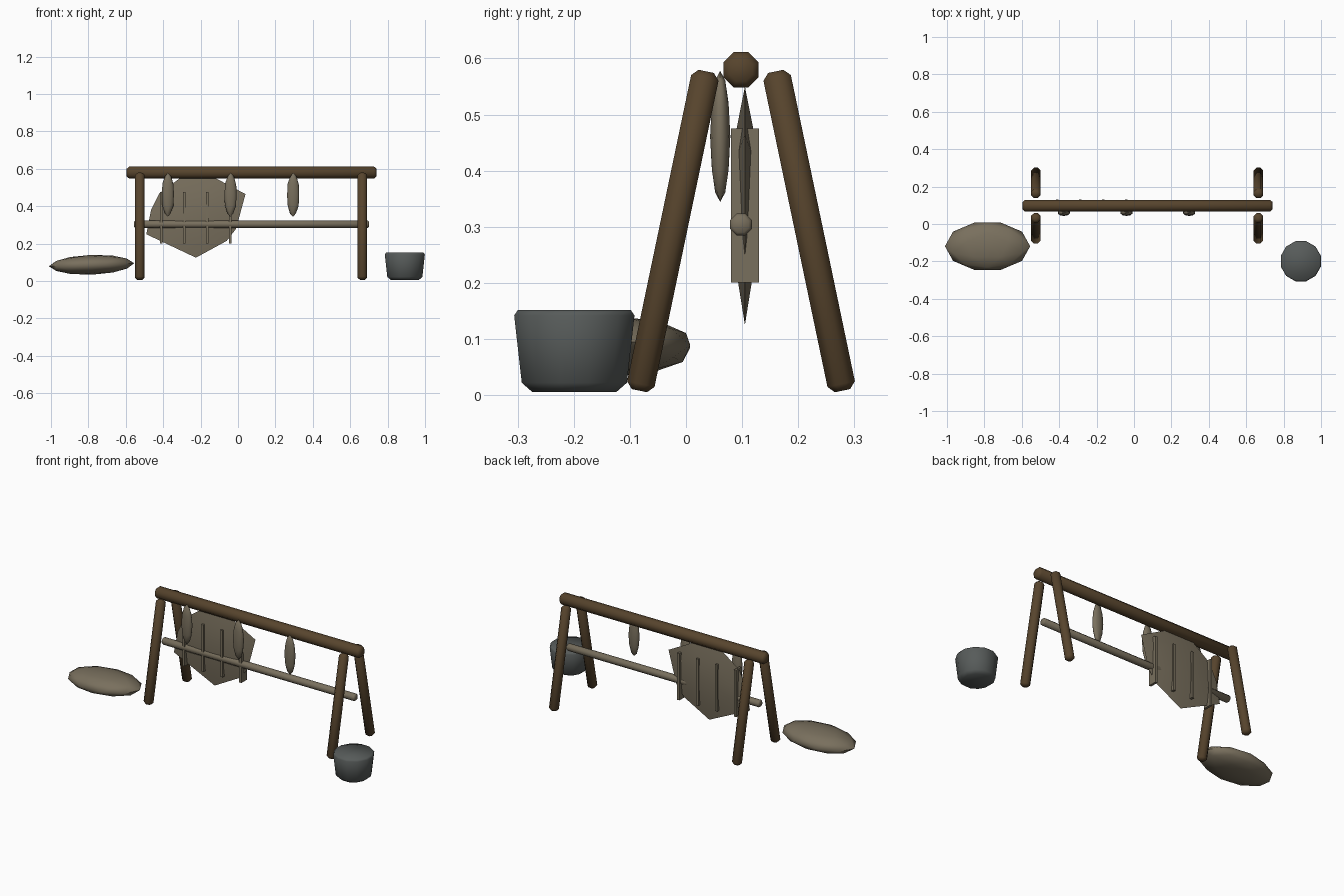
import bpy, bmesh, math
from mathutils import Vector, Matrix

cube = bpy.data.objects.get("Cube")
if cube:
    bpy.data.objects.remove(cube, do_unlink=True)


def material(name, rgb):
    m = bpy.data.materials.new(name)
    m.use_nodes = True
    m.diffuse_color = (*rgb, 1)
    m.node_tree.nodes["Principled BSDF"].inputs["Base Color"].default_value = (*rgb, 1)
    return m


wood = material("dark wood", (0.095, 0.058, 0.026))
tan = material("dry hide", (0.19, 0.16, 0.11))
iron = material("grey iron", (0.095, 0.105, 0.102))


def finish(name, bm, mat, angle=40):
    bmesh.ops.recalc_face_normals(bm, faces=bm.faces)
    mesh = bpy.data.meshes.new(name)
    bm.to_mesh(mesh)
    bm.free()
    mesh.materials.append(mat)
    ob = bpy.data.objects.new(name, mesh)
    bpy.context.collection.objects.link(ob)
    bpy.ops.object.select_all(action='DESELECT')
    ob.select_set(True)
    bpy.context.view_layer.objects.active = ob
    if angle:
        bpy.ops.object.shade_smooth_by_angle(angle=math.radians(angle))
    return ob


def lathe(bm, profile, sides, matrix):
    """Closed solid turned around z from (radius, height) pairs."""
    rings = []
    for r, z in profile:
        rings.append([bm.verts.new(matrix @ Vector((
            r * math.cos((i + 0.5) * math.tau / sides),
            r * math.sin((i + 0.5) * math.tau / sides), z))) for i in range(sides)])
    for a, b in zip(rings, rings[1:]):
        for i in range(sides):
            j = (i + 1) % sides
            bm.faces.new((a[i], a[j], b[j], b[i]))
    bm.faces.new(rings[0])
    bm.faces.new(rings[-1])


def pole(name, start, end, radius, mat, bevel=0.012):
    start, end = Vector(start), Vector(end)
    axis = end - start
    n = axis.length
    matrix = Matrix.Translation(start) @ axis.to_track_quat('Z', 'Y').to_matrix().to_4x4()
    bm = bmesh.new()
    lathe(bm, [(radius - bevel, 0), (radius, bevel), (radius, n - bevel), (radius - bevel, n)], 8, matrix)
    return finish(name, bm, mat, 50)


def pod(name, centre, size, mat, turn=0, tilt=0):
    bm = bmesh.new()
    bmesh.ops.create_icosphere(bm, subdivisions=2, radius=1, matrix=(
        Matrix.Translation(centre) @ Matrix.Rotation(tilt, 4, 'Y')
        @ Matrix.Diagonal((*size, 1)) @ Matrix.Rotation(turn, 4, 'Z')))
    return finish(name, bm, mat, 60)


# Frame: ridge beam, four splayed legs and the lower rail
MID = 0.098
pole("ridge_beam", (-0.595, MID, 0.58), (0.74, MID, 0.58), 0.034, wood)
for side, x in (("right", -0.525), ("left", 0.665)):
    for end, s in (("front", -1), ("back", 1)):
        pole(f"{end}_leg_{side}", (x, MID + s * 0.181, 0.008), (x, MID + s * 0.062, 0.577), 0.027, wood)
pole("lower_rail", (-0.555, MID, 0.304), (0.7, MID, 0.304), 0.021, tan, 0.006)

# Hanging bundles
for i, x in enumerate((-0.375, -0.04, 0.295)):
    pod(f"hanging_bundle_{i + 1}", (x, 0.061, 0.461), (0.034, 0.018, 0.117), tan)

# Stretched hide: a shallow lens on an irregular outline
outline = [(-0.49, 0.25), (-0.225, 0.125), (-0.06, 0.215), (-0.01, 0.28), (0.04, 0.465),
           (-0.12, 0.55), (-0.31, 0.55), (-0.42, 0.47), (-0.465, 0.38)]
cx, cz, hide_y = -0.22, 0.36, 0.105
bm = bmesh.new()
rim = [bm.verts.new((x, hide_y, z)) for x, z in outline]
for s in (-1, 1):
    inner = [bm.verts.new((cx + (x - cx) * 0.6, hide_y + s * 0.015, cz + (z - cz) * 0.6)) for x, z in outline]
    hub = bm.verts.new((cx, hide_y + s * 0.019, cz))
    for i in range(len(rim)):
        j = (i + 1) % len(rim)
        bm.faces.new((rim[i], rim[j], inner[j], inner[i]))
        bm.faces.new((inner[i], inner[j], hub))
finish("stretched_hide", bm, tan)

# Upright slats through the hide
for i in range(4):
    bm = bmesh.new()
    bmesh.ops.create_cube(bm, size=1, matrix=Matrix.Translation((-0.41 + i * 0.123, 0.105, 0.338))
                          @ Matrix.Diagonal((0.014, 0.05, 0.275, 1)))
    finish(f"slat_{i + 1}", bm, tan, 0)

# Sack and pot on the ground
pod("sack", (-0.783, -0.119, 0.087), (0.228, 0.133, 0.053), tan, math.radians(18), math.radians(-2))
bm = bmesh.new()
lathe(bm, [(0.078, 0.006), (0.097, 0.022), (0.111, 0.142), (0.104, 0.152)], 12,
      Matrix.Translation((0.892, -0.199, 0)))
finish("pot", bm, iron, 60)
